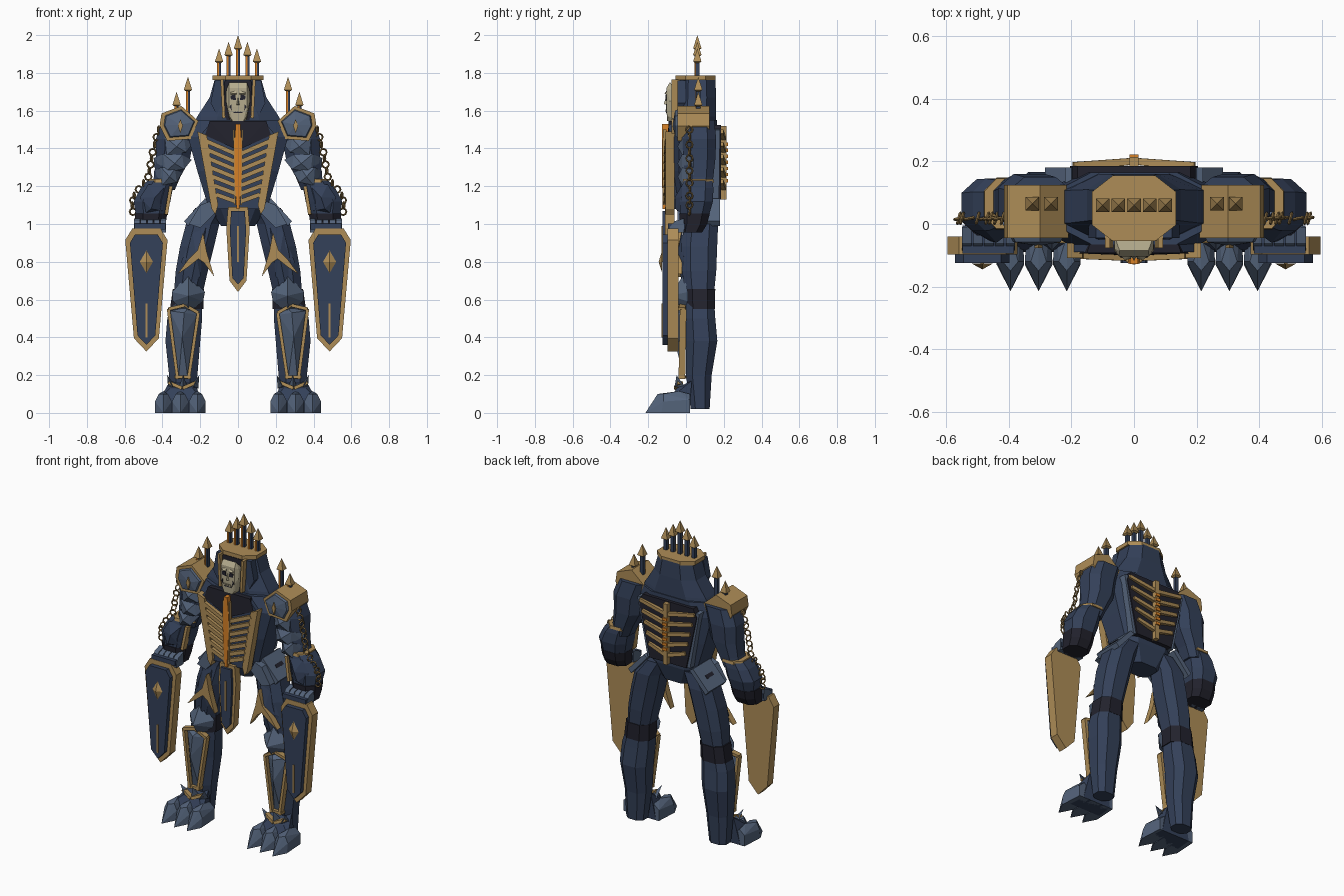
import bpy, bmesh, math
from mathutils import Vector


def mat(name, col):
    m = bpy.data.materials.new(name)
    m.diffuse_color = (*col, 1)
    return m


NAVY = mat("navy armour", (0.034, 0.052, 0.1))
STEEL = mat("blue steel", (0.09, 0.128, 0.2))
GOLD = mat("old gold", (0.42, 0.265, 0.095))
DARK = mat("black cloth", (0.016, 0.016, 0.026))
BONE = mat("bone", (0.46, 0.41, 0.27))
GLOW = mat("orange glow", (0.68, 0.22, 0.02))
BRONZE = mat("dark bronze", (0.26, 0.165, 0.06))


def finish(name, bm, m):
    bmesh.ops.recalc_face_normals(bm, faces=bm.faces)
    me = bpy.data.meshes.new(name)
    bm.to_mesh(me)
    bm.free()
    me.materials.append(m)
    ob = bpy.data.objects.new(name, me)
    bpy.context.collection.objects.link(ob)
    return ob


def hull(name, pts, m, s=1):
    bm = bmesh.new()
    vs = [bm.verts.new((p[0] * s, p[1], p[2])) for p in pts]
    r = bmesh.ops.convex_hull(bm, input=vs)
    bmesh.ops.delete(bm, geom=[v for v in set(r["geom_interior"]) if isinstance(v, bmesh.types.BMVert)], context='VERTS')
    bmesh.ops.dissolve_limit(bm, angle_limit=0.02, verts=bm.verts, edges=bm.edges)
    return finish(name, bm, m)


def prism(name, poly, y0, y1, m, s=1):
    """Outline in x, z extruded from y0 to y1."""
    bm = bmesh.new()
    a, b = ([bm.verts.new((x * s, y, z)) for x, z in poly] for y in (y0, y1))
    bm.faces.new(a)
    bm.faces.new(b[::-1])
    for i in range(len(poly)):
        j = (i + 1) % len(poly)
        bm.faces.new((a[i], a[j], b[j], b[i]))
    return finish(name, bm, m)


def sym(half, cx=0.0):
    """Complete a right-hand outline to both sides of cx."""
    return [(cx + x, z) for x, z in half] + [(cx - x, z) for x, z in half[::-1] if x > 0]


def loft(name, rings, m, s=1, f=0.5):
    """Eight-sided tube through rings of (x, y, z, half width, half depth)."""
    bm, prev = bmesh.new(), None
    for cx, cy, z, rx, ry in rings:
        o = [(1, f), (f, 1), (-f, 1), (-1, f), (-1, -f), (-f, -1), (f, -1), (1, -f)]
        cur = [bm.verts.new(((cx + a * rx) * s, cy + b * ry, z)) for a, b in o]
        if prev:
            for i in range(8):
                j = (i + 1) % 8
                bm.faces.new((prev[i], prev[j], cur[j], cur[i]))
        else:
            bm.faces.new(cur)
        prev = cur
    bm.faces.new(prev)
    return finish(name, bm, m)


def bar(name, a, b, w, d, m, s=1):
    """Box beam between two points, w wide and d deep in y."""
    a, b = Vector((a[0] * s, *a[1:])), Vector((b[0] * s, *b[1:]))
    t = (b - a).normalized()
    u = t.cross(Vector((0, 1, 0))).normalized() * w / 2
    v = u.cross(t).normalized() * d / 2
    return hull(name, [p + i * u + j * v for p in (a, b) for i in (-1, 1) for j in (-1, 1)], m)


def box(name, c, size, m, s=1):
    return hull(name, [(c[0] + i * size[0] / 2, c[1] + j * size[1] / 2, c[2] + k * size[2] / 2)
                       for i in (-1, 1) for j in (-1, 1) for k in (-1, 1)], m, s)


def spike(name, x, y, z0, z1):
    zc, h, q = (z0 + z1 - 0.07) / 2, z1 - 0.07 - z0, 0.022
    box(name + "_shaft", (x, y, zc), (0.022, 0.022, h), NAVY)
    box(name + "_glow", (x - 0.005, y - 0.012, zc), (0.01, 0.006, h), GLOW)
    hull(name + "_tip", [(x + i * q, y + j * q, z1 - 0.07) for i in (-1, 1) for j in (-1, 1)]
         + [(x, y, z1), (x, y, z1 - 0.085)], GOLD)


def ring(name, x, y, z, r, turn):
    bpy.ops.mesh.primitive_torus_add(major_segments=8, minor_segments=4, major_radius=r,
                                     minor_radius=0.005, location=(x, y, z), rotation=(math.pi / 2, 0, turn))
    ob = bpy.context.object
    ob.name = name
    ob.data.materials.append(BRONZE)


# torso, pelvis and hooded mantle
loft("torso", [(0, 0.06, 0.99, 0.09, 0.07), (0, 0.05, 1.1, 0.16, 0.11), (0, 0.04, 1.28, 0.215, 0.125),
               (0, 0.04, 1.46, 0.265, 0.125), (0, 0.05, 1.55, 0.22, 0.115)], NAVY, f=0.62)
loft("mantle", [(0, 0.055, 1.5, 0.25, 0.105), (0, 0.055, 1.57, 0.215, 0.105), (0, 0.06, 1.67, 0.15, 0.1),
                (0, 0.06, 1.77, 0.122, 0.095)], NAVY)

# crown plate and spikes
loft("crown_plate", [(0, 0.05, 1.762, 0.135, 0.105), (0, 0.05, 1.787, 0.135, 0.105)], GOLD)
for i, top in zip(range(-2, 3), (1.93, 1.965, 2.0, 1.965, 1.93)):
    spike("crown_spike", i * 0.05, 0.06, 1.785, top)

# skull face in a dark opening
prism("face_opening", sym([(0.07, 1.76), (0.075, 1.6), (0.05, 1.52)]), -0.055, -0.02, DARK)
hull("skull", [(x * i, y, z) for i in (-1, 1) for x, y, z in
               [(0.046, -0.085, 1.75), (0.062, -0.08, 1.71), (0.064, -0.085, 1.65), (0.048, -0.104, 1.72),
                (0.048, -0.104, 1.62), (0.046, -0.094, 1.57), (0.028, -0.1, 1.545), (0.062, -0.04, 1.7),
                (0.045, -0.04, 1.55)]], BONE)
hull("nose", [(-0.01, -0.1, 1.63), (0.01, -0.1, 1.63), (0, -0.118, 1.635), (0, -0.102, 1.68)], BONE)
box("mouth", (0, -0.103, 1.592), (0.05, 0.006, 0.008), DARK)
for i in range(-2, 3):
    box("tooth", (i * 0.01, -0.105, 1.6), (0.007, 0.006, 0.012), BONE)
for s in (-1, 1):
    prism("eye_socket", [(0.01, 1.655), (0.038, 1.66), (0.04, 1.68), (0.015, 1.685)], -0.108, -0.1, DARK, s)
    prism("cheek_hollow", [(0.032, 1.6), (0.045, 1.62), (0.036, 1.635)], -0.107, -0.098, DARK, s)
    hull("brow", [(0.008, -0.1, 1.685), (0.045, -0.1, 1.7), (0.045, -0.1, 1.685), (0.03, -0.114, 1.69),
                  (0.01, -0.112, 1.69), (0.01, -0.1, 1.71)], BONE, s)
    bar("hood_trim", (0.085, -0.055, 1.765), (0.075, -0.055, 1.56), 0.016, 0.045, GOLD, s)
    prism("hood_cheek", [(0.09, 1.76), (0.122, 1.76), (0.145, 1.64), (0.08, 1.52)], -0.045, 0.0, NAVY, s)

# ribcage on the chest, spine and ribs on the back
prism("chest_panel", sym([(0.14, 1.54), (0.2, 1.47), (0.13, 1.08)]), -0.09, -0.03, NAVY)
hull("collar", [(x * i, y, z) for i in (-1, 1) for x, y, z in
                [(0.15, -0.092, 1.545), (0.175, -0.094, 1.47), (0.02, -0.1, 1.4), (0.12, 0, 1.55)]], DARK)
hull("sternum", [(x * i, y, z) for i in (-1, 1) for x, y, z in
                 [(0.012, -0.128, 1.53), (0.02, -0.125, 1.42), (0.018, -0.125, 1.25), (0.008, -0.125, 1.08),
                  (0.012, -0.09, 1.53), (0.02, -0.09, 1.42), (0.008, -0.09, 1.08)]], GLOW)
prism("back_panel", sym([(0.18, 1.525), (0.205, 1.47), (0.13, 1.13)]), 0.13, 0.185, DARK)
bar("spine", (0, 0.197, 1.52), (0, 0.197, 1.13), 0.03, 0.035, GOLD)
for i in range(7):
    box("vertebra", (0, 0.213, 1.23 + i * 0.032), (0.03, 0.018, 0.018), GLOW)
for s in (-1, 1):
    prism("chest_frame", [(0.215, 1.49), (0.165, 1.47), (0.105, 1.1), (0.12, 1.05), (0.14, 1.08)],
          -0.108, -0.06, GOLD, s)
    bar("sternum_edge", (0.022, -0.112, 1.5), (0.016, -0.112, 1.1), 0.008, 0.02, GOLD, s)
    for i in range(7):
        z, w = 1.12 + i * 0.042, 0.115 + i * 0.0085
        bar("front_rib", (0.015, -0.106, z), (w, -0.1, z + 0.036 + i * 0.005), 0.023, 0.024, GOLD, s)
    for i in range(5):
        z = 1.19 + i * 0.066
        bar("back_rib", (0.01, 0.2, z), (0.13 + i * 0.016, 0.187, z + 0.035), 0.022, 0.022, GOLD, s)
    bar("back_frame", (0.21, 0.155, 1.5), (0.14, 0.15, 1.13), 0.022, 0.05, STEEL, s)

# tabard
prism("tabard", sym([(0.053, 1.09), (0.062, 0.98), (0.045, 0.7), (0, 0.64)]), -0.11, -0.06, GOLD)
prism("tabard_panel", sym([(0.036, 1.07), (0.043, 0.97), (0.03, 0.715), (0, 0.68)]), -0.125, -0.1, NAVY)
bar("tabard_stripe", (0, -0.126, 0.99), (0, -0.126, 0.8), 0.01, 0.008, GOLD)

for s in (-1, 1):
    # shoulder pad with its front plate and spikes
    pad = [(0.21, 1.545), (0.3, 1.625), (0.405, 1.585), (0.415, 1.52), (0.375, 1.44), (0.25, 1.45)]
    prism("shoulder_pad", pad, -0.045, 0.125, GOLD, s)
    hull("shoulder_plate", [(0.305 + (x - 0.305) * k, y, 1.53 + (z - 1.53) * k)
                            for k, y in ((0.8, -0.045), (0.74, -0.058)) for x, z in pad] + [(0.305, -0.07, 1.525)], STEEL, s)
    prism("shoulder_gem", sym([(0, 1.555), (0.013, 1.52), (0, 1.48)], 0.305), -0.076, -0.06, GOLD, s)
    spike("shoulder_spike", 0.265 * s, 0.065, 1.57, 1.78)
    spike("shoulder_spike", 0.325 * s, 0.065, 1.57, 1.70)

    # arm
    loft("upper_arm", [(0.3, 0.065, 1.55, 0.1, 0.085), (0.335, 0.07, 1.45, 0.1, 0.09), (0.345, 0.07, 1.34, 0.09, 0.085),
                       (0.375, 0.07, 1.25, 0.07, 0.075), (0.4, 0.07, 1.18, 0.065, 0.065)], NAVY, s)
    for z, x, w in ((1.41, 0.335, 0.1), (1.32, 0.345, 0.1), (1.25, 0.37, 0.075)):
        hull("arm_plate", [(x + a * w, y, z + b) for a, y, b in
                           [(-1, 0.03, 0.02), (1, 0.04, 0.03), (-0.5, -0.02, 0.045), (0.5, -0.02, 0.05),
                            (-0.6, -0.02, -0.03), (0.4, -0.02, -0.045), (1, 0.04, -0.02), (-0.1, -0.045, 0)]], STEEL, s)
    loft("forearm", [(0.405, 0.065, 1.235, 0.07, 0.075), (0.43, 0.06, 1.19, 0.085, 0.085),
                     (0.455, 0.055, 1.12, 0.097, 0.088), (0.46, 0.045, 1.04, 0.08, 0.075)], NAVY, s)
    loft("elbow_band", [(0.4, 0.065, 1.22, 0.08, 0.083), (0.402, 0.065, 1.238, 0.076, 0.08)], GOLD, s)
    bar("forearm_trim", (0.355, 0.0, 1.2), (0.38, -0.01, 1.05), 0.018, 0.04, GOLD, s)
    hull("forearm_plate", [(0.385, -0.02, 1.2), (0.475, -0.02, 1.21), (0.52, -0.02, 1.14), (0.5, -0.02, 1.05),
                           (0.4, -0.02, 1.07), (0.44, -0.06, 1.14), (0.46, -0.055, 1.08)], NAVY, s)
    loft("wrist", [(0.465, 0.025, 0.955, 0.075, 0.06), (0.463, 0.04, 1.0, 0.08, 0.072),
                   (0.461, 0.045, 1.055, 0.086, 0.081)], DARK, s)
    box("palm", (0.466, -0.05, 0.987), (0.165, 0.09, 0.03), NAVY, s)
    for i in range(5):
        x = 0.395 + i * 0.035
        hull("finger", [(x + a, y, z) for a in (-0.015, 0.015) for y, z in
                        [(-0.01, 1.03), (-0.06, 1.015), (-0.085, 0.985), (-0.08, 0.955), (-0.01, 0.955)]], STEEL, s)

    # chain from shoulder to hand
    path = [(0.42, 1.5), (0.452, 1.38), (0.475, 1.25), (0.55, 1.15), (0.56, 1.1), (0.552, 1.03)]
    n = 0
    for (x0, z0), (x1, z1) in zip(path, path[1:]):
        k = max(2, round(math.hypot(x1 - x0, z1 - z0) / 0.036))
        for t in range(k):
            ring("chain_link", s * (x0 + (x1 - x0) * t / k), 0.018, z0 + (z1 - z0) * t / k, 0.018, 0.2 if n % 2 else 1.3)
            n += 1

    # long arm shield
    prism("shield", sym([(0.075, 0.975), (0.112, 0.915), (0.066, 0.395), (0, 0.325)], 0.485), -0.097, -0.04, GOLD, s)
    prism("shield_panel", sym([(0.06, 0.945), (0.087, 0.9), (0.047, 0.41), (0, 0.36)], 0.485), -0.125, -0.09, NAVY, s)
    hull("shield_gem", [(0.485 + x, y, 0.8 + z) for x, y, z in
                        [(0.035, -0.126, 0), (-0.035, -0.126, 0), (0, -0.126, 0.06), (0, -0.126, -0.06), (0, -0.145, 0)]], GOLD, s)
    bar("shield_stripe", (0.485, -0.126, 0.58), (0.485, -0.126, 0.4), 0.01, 0.008, GOLD, s)

    # leg
    loft("leg", [(0.13, 0.075, 1.09, 0.07, 0.08), (0.187, 0.08, 1.0, 0.088, 0.09), (0.217, 0.07, 0.88, 0.09, 0.095),
                 (0.245, 0.07, 0.75, 0.085, 0.09), (0.265, 0.072, 0.62, 0.075, 0.075), (0.282, 0.075, 0.5, 0.092, 0.08),
                 (0.292, 0.083, 0.38, 0.092, 0.083), (0.29, 0.068, 0.2, 0.075, 0.068), (0.295, 0.075, 0.02, 0.06, 0.05)], NAVY, s)
    loft("knee_wrap", [(0.272, 0.075, 0.55, 0.088, 0.078), (0.263, 0.075, 0.655, 0.082, 0.08)], DARK, s)
    # slotted plates on the hip
    prism("hip_plate", [(0.15, 1.12), (0.175, 1.135), (0.285, 1.015), (0.265, 0.99)], 0.0, 0.18, STEEL, s)
    prism("hip_slot", [(0.224, 1.086), (0.24, 1.0686), (0.236, 1.065), (0.22, 1.082)], 0.055, 0.125, DARK, s)
    prism("front_hip_plate", [(0.15, 1.12), (0.2, 1.1), (0.26, 1.0), (0.2, 0.98), (0.12, 1.06)], -0.045, 0.02, STEEL, s)
    # thigh flames
    hull("thigh_plate", [(0.17, -0.02, 0.98), (0.24, -0.02, 0.95), (0.3, -0.01, 0.8), (0.25, -0.02, 0.68),
                         (0.2, -0.02, 0.72), (0.22, -0.05, 0.83)], NAVY, s)
    prism("thigh_flame", [(0.185, 0.955), (0.165, 0.85), (0.125, 0.72), (0.18, 0.795), (0.21, 0.815), (0.26, 0.775),
                          (0.32, 0.735), (0.265, 0.81), (0.215, 0.86)], -0.06, -0.02, GOLD, s)
    # knee and shin armour
    hull("knee_guard", [(0.175, 0.01, 0.64), (0.35, 0.01, 0.64), (0.185, 0.01, 0.59), (0.345, 0.01, 0.59),
                        (0.262, -0.01, 0.735), (0.265, -0.02, 0.53), (0.262, -0.085, 0.62)], STEEL, s)
    hull("shin_guard", [(0.215, 0, 0.52), (0.26, -0.02, 0.56), (0.36, 0, 0.54), (0.345, 0, 0.36), (0.315, -0.01, 0.18),
                        (0.265, -0.01, 0.18), (0.235, 0, 0.36), (0.295, -0.065, 0.4), (0.285, -0.055, 0.53)], STEEL, s)
    for a, b in (((0.21, 0.53), (0.262, 0.18)), ((0.368, 0.55), (0.32, 0.18)), ((0.25, 0.19), (0.335, 0.19)),
                 ((0.21, 0.53), (0.28, 0.57)), ((0.28, 0.57), (0.368, 0.55))):
        bar("shin_trim", (a[0], -0.015, a[1]), (b[0], -0.022, b[1]), 0.017, 0.035, GOLD, s)
    # ankle and clawed foot
    for x, d in ((0.235, -0.03), (0.345, 0.03), (0.29, 0)):
        hull("ankle_spike", [(x - 0.025, 0, 0.13), (x + 0.025, 0, 0.13), (x, -0.06, 0.14), (x + d, -0.05, 0.2)], STEEL, s)
    for x in (0.225, 0.365):
        bar("ankle_trim", (x, -0.03, 0.16), (0.295, -0.05, 0.13), 0.018, 0.03, GOLD, s)
    hull("foot", [(x, y, z) for x, y, z in
                  [(0.2, 0.02, 0), (0.4, 0.02, 0), (0.19, -0.09, 0), (0.41, -0.09, 0), (0.23, 0.03, 0.17), (0.36, 0.03, 0.17),
                   (0.24, -0.05, 0.13), (0.36, -0.05, 0.13), (0.2, -0.08, 0.08), (0.41, -0.08, 0.08)]], NAVY, s)
    for x in (0.215, 0.305, 0.395):
        hull("claw", [(x, -0.215, 0.0), (x, -0.15, 0.1), (x, -0.04, 0.115), (x, 0.02, 0.1)]
             + [(x + i * w, y, z) for i in (-1, 1) for w, y, z in
                [(0.044, -0.13, 0), (0.044, -0.12, 0.06), (0.025, -0.12, 0.1), (0.035, 0.02, 0), (0.035, 0.02, 0.07)]], STEEL, s)
